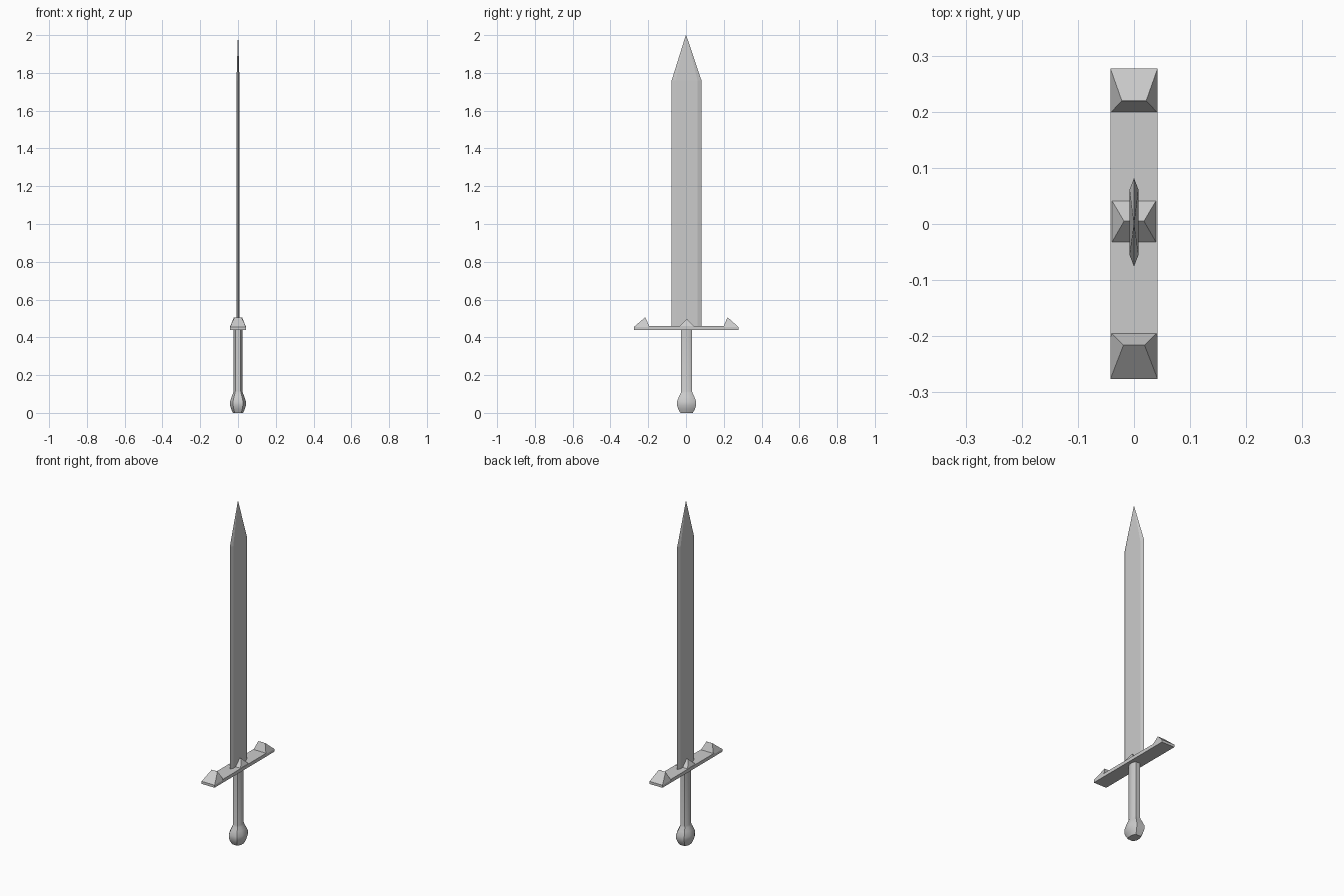
import bpy, bmesh

if "Cube" in bpy.data.objects:
    bpy.data.objects.remove(bpy.data.objects["Cube"])

YC = 0.003  # slight offset of blade and grip along the guard


def new_object(name, bm, smooth=False):
    bmesh.ops.recalc_face_normals(bm, faces=bm.faces)
    me = bpy.data.meshes.new(name)
    bm.to_mesh(me)
    bm.free()
    ob = bpy.data.objects.new(name, me)
    bpy.context.collection.objects.link(ob)
    if smooth:
        bpy.context.view_layer.objects.active = ob
        ob.select_set(True)
        bpy.ops.object.shade_smooth_by_angle(angle=0.9)
        ob.select_set(False)
    return ob


def loft(bm, rings):
    """Skin a list of equal-sized point rings and cap both ends."""
    vs = [[bm.verts.new(p) for p in r] for r in rings]
    n = len(vs[0])
    for a, b in zip(vs, vs[1:]):
        for i in range(n):
            j = (i + 1) % n
            bm.faces.new((a[i], a[j], b[j], b[i]))
    bm.faces.new(vs[0])
    bm.faces.new(vs[-1])


def rect(x, y0, y1, z):
    return [(-x, y0, z), (x, y0, z), (x, y1, z), (-x, y1, z)]


def octagon(rx, ry, z):
    a, b = rx * 0.62, ry * 0.42
    pts = [(rx, -b), (rx, b), (a, ry), (-a, ry), (-rx, b), (-rx, -b), (-a, -ry), (a, -ry)]
    return [(x, y + YC, z) for x, y in pts]


# Blade: flat hexagonal section tapering to a point
def hexagon(t, inner, outer, z):
    pts = [(0, outer), (-t, inner), (-t, -inner), (0, -outer), (t, -inner), (t, inner)]
    return [(x, y + YC * (outer > 0.01), z) for x, y in pts]


bm = bmesh.new()
loft(bm, [hexagon(0.008, 0.058, 0.079, 0.45),
          hexagon(0.008, 0.058, 0.079, 1.76),
          hexagon(0.0005, 0.0005, 0.001, 2.0)])
new_object("blade", bm)

# Guard: flat bar with three roof-shaped studs
bm = bmesh.new()
loft(bm, [rect(0.042, -0.276, 0.277, 0.44), rect(0.042, -0.276, 0.277, 0.455)])
loft(bm, [rect(0.042, -0.2, 0.2, 0.445), rect(0.042, -0.2, 0.2, 0.46)])
for y0, y1, ridge, w, top in ((-0.276, -0.193, -0.216, 0.019, 0.506),
                              (-0.037, 0.046, 0.005, 0.018, 0.497),
                              (0.198, 0.277, 0.22, 0.022, 0.506)):
    loft(bm, [rect(0.042, y0, y1, 0.455),
              rect(w, ridge - 0.0005, ridge + 0.0005, top)])
new_object("guard", bm)

# Grip and pommel: eight-sided, smooth shaded
bm = bmesh.new()
loft(bm, [octagon(rx, ry, z) for rx, ry, z in (
    (0.027, 0.033, 0.0), (0.036, 0.044, 0.02), (0.042, 0.051, 0.04),
    (0.042, 0.051, 0.06), (0.034, 0.041, 0.085), (0.026, 0.031, 0.105),
    (0.023, 0.029, 0.115), (0.023, 0.029, 0.442))])
new_object("grip_and_pommel", bm, smooth=True)
